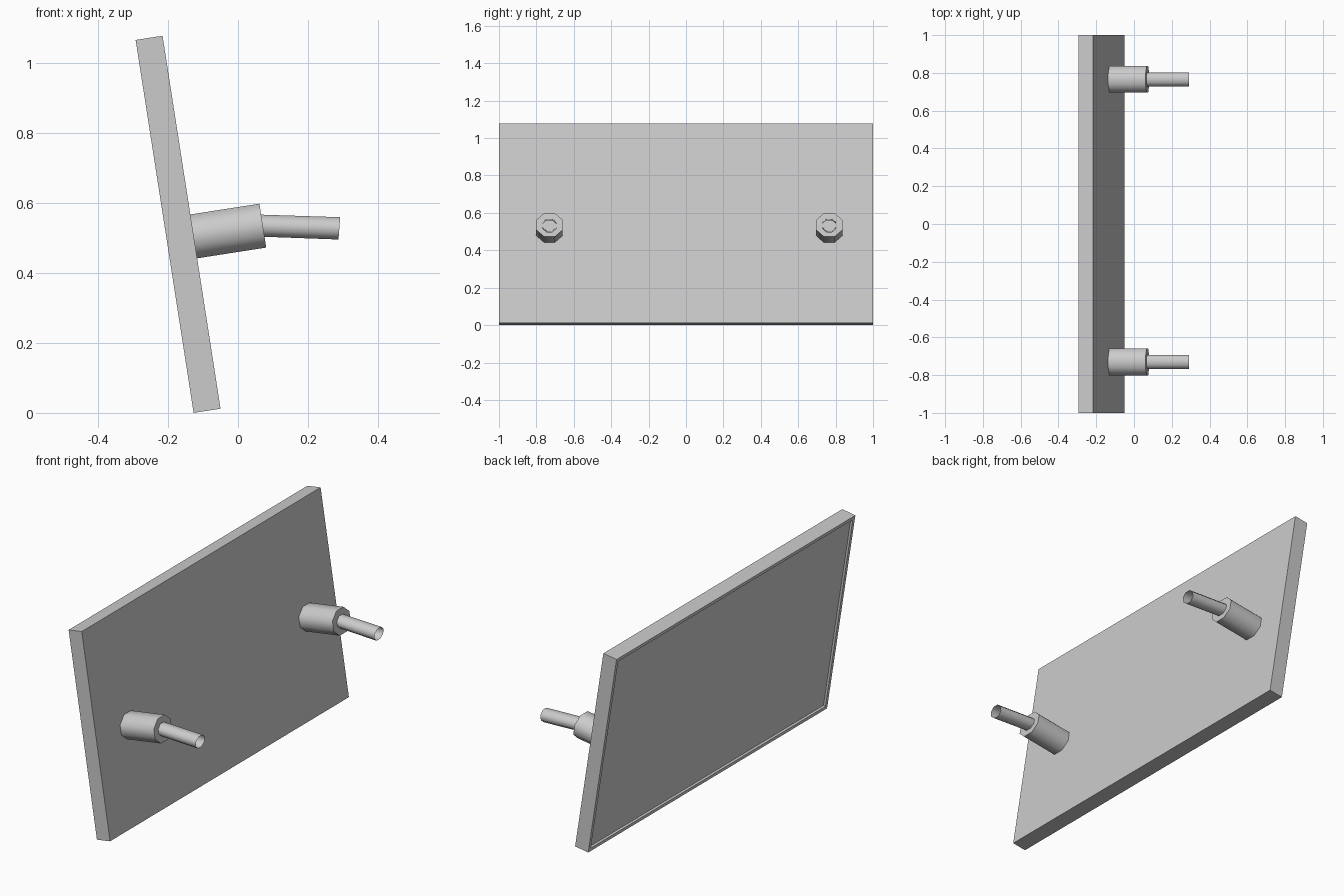
import bpy, bmesh, math
from mathutils import Matrix, Vector

if "Cube" in bpy.data.objects:
    bpy.data.objects.remove(bpy.data.objects["Cube"])

# Leaning frame: local x = panel normal, local z = up along the panel
TILT = math.radians(-8.84)
LEAN = Matrix.Translation((-0.127, 0, 0)) @ Matrix.Rotation(TILT, 4, 'Y')
DEPTH, HEIGHT = 0.078, 1.08


def add_object(name, bm, smooth=False):
    bmesh.ops.recalc_face_normals(bm, faces=bm.faces[:])
    me = bpy.data.meshes.new(name)
    bm.to_mesh(me)
    bm.free()
    ob = bpy.data.objects.new(name, me)
    bpy.context.collection.objects.link(ob)
    if smooth:
        bpy.ops.object.select_all(action='DESELECT')
        ob.select_set(True)
        bpy.context.view_layer.objects.active = ob
        bpy.ops.object.shade_smooth_by_angle(angle=math.radians(50))
    return ob


def octagon_tube(name, start, end, end_dirs, ry, rz, cap):
    """Eight-sided tube whose end rings lie across the given directions."""
    bm = bmesh.new()
    rings = []
    for p, d in zip((start, end), end_dirs):
        up = Vector((-d.z, 0, d.x)).normalized()
        ring = []
        for i in range(8):
            a = math.radians(22.5 + 45 * i)
            k = 1 / math.cos(math.radians(22.5))
            ring.append(bm.verts.new(
                p + Vector((0, 1, 0)) * ry * k * math.cos(a) + up * rz * k * math.sin(a)))
        rings.append(ring)
    for i in range(8):
        j = (i + 1) % 8
        bm.faces.new((rings[0][i], rings[0][j], rings[1][j], rings[1][i]))
    if cap:
        for r in rings:
            bm.faces.new(r)
    return add_object(name, bm, True)


# Panel with a thin raised rim around its recessed face
bm = bmesh.new()
bmesh.ops.create_cube(bm, size=1)
bmesh.ops.scale(bm, vec=(DEPTH, 2, HEIGHT), verts=bm.verts)
bmesh.ops.translate(bm, vec=(DEPTH / 2, 0, HEIGHT / 2), verts=bm.verts)
bm.normal_update()
face = min(bm.faces, key=lambda f: f.calc_center_median().x)
bmesh.ops.inset_region(bm, faces=[face], thickness=0.025)
bmesh.ops.inset_region(bm, faces=[face], thickness=0.004, depth=-0.01)
bmesh.ops.transform(bm, matrix=LEAN, verts=bm.verts)
add_object("panel", bm)

# Two plugs on the other face, each with an open-ended cable stub
normal = (LEAN.to_3x3() @ Vector((1, 0, 0))).normalized()
for side, y in (("near", -0.73), ("far", 0.766)):
    base = LEAN @ Vector((DEPTH, y, 0.499))
    tip = base + normal * 0.2
    octagon_tube("plug_" + side, base, tip, (normal, normal), 0.071, 0.0635, True)
    cable_end = Vector((0.29, y, 0.528))
    octagon_tube("cable_" + side, tip - Vector((0.005, 0, 0)), cable_end,
                 (normal, Vector((1, 0, -0.077))), 0.037, 0.032, False)
